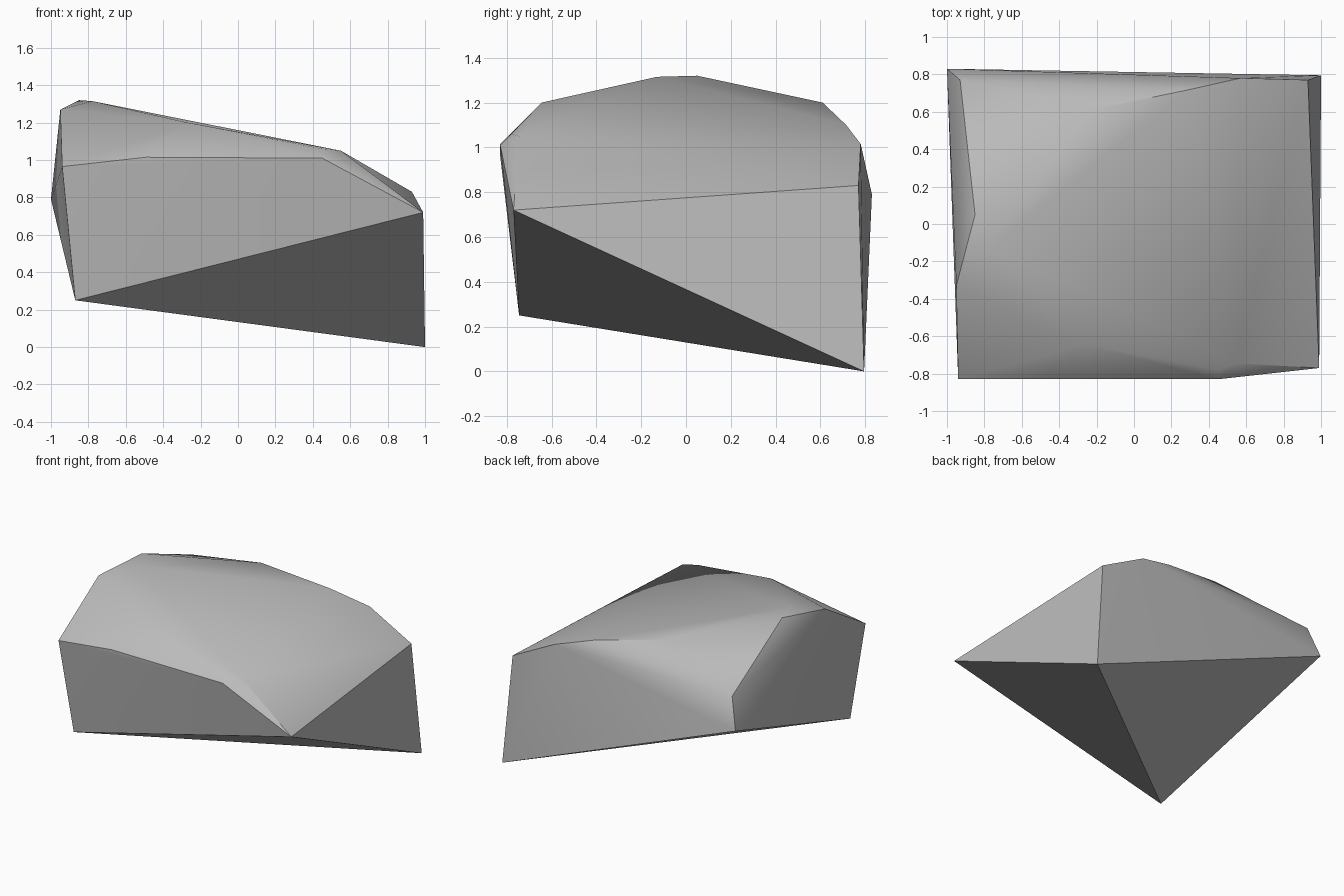
import bpy, bmesh, math

cube = bpy.data.objects.get("Cube")
if cube:
    bpy.data.objects.remove(cube, do_unlink=True)

# Stone colour
stone = bpy.data.materials.new("grey_stone")
stone.use_nodes = True
colour = (0.5, 0.5, 0.5, 1)
stone.diffuse_color = colour
bsdf = next(n for n in stone.node_tree.nodes if n.type == 'BSDF_PRINCIPLED')
bsdf.inputs["Base Color"].default_value = colour
bsdf.inputs["Roughness"].default_value = 0.9

# Corners of the boulder, grouped by region
underside = [(-0.87, -0.745, 0.25), (1, 0.795, 0), (0.99, -0.77, 0.72), (-1, 0.83, 0.79)]
front_rim = [(-0.94, -0.83, 0.965), (-0.49, -0.83, 1.015), (0.45, -0.83, 1.01),
             (0.45, -0.78, 1.06), (0.55, -0.745, 1.05)]
back_rim = [(0.93, 0.77, 0.83), (0.57, 0.78, 1.015), (0.28, 0.715, 1.1),
            (-0.23, 0.61, 1.2), (-0.93, 0.77, 1.015)]
crown = [(-0.27, -0.645, 1.2), (-0.95, -0.33, 1.27), (-0.78, -0.13, 1.315), (-0.85, 0.05, 1.32)]

# Wrap the corners in a faceted skin
bm = bmesh.new()
for corner in underside + front_rim + back_rim + crown:
    bm.verts.new(corner)
hull = bmesh.ops.convex_hull(bm, input=bm.verts[:])
loose = {g for g in hull["geom_interior"] + hull["geom_unused"] if isinstance(g, bmesh.types.BMVert)}
bmesh.ops.delete(bm, geom=list(loose), context='VERTS')
bmesh.ops.recalc_face_normals(bm, faces=bm.faces[:])

mesh = bpy.data.meshes.new("boulder")
bm.to_mesh(mesh)
bm.free()
boulder = bpy.data.objects.new("boulder", mesh)
bpy.context.collection.objects.link(boulder)
mesh.materials.append(stone)

# Soft upper facets, crisp lower edges
bpy.ops.object.select_all(action='DESELECT')
boulder.select_set(True)
bpy.context.view_layer.objects.active = boulder
bpy.ops.object.shade_smooth_by_angle(angle=math.radians(42))
